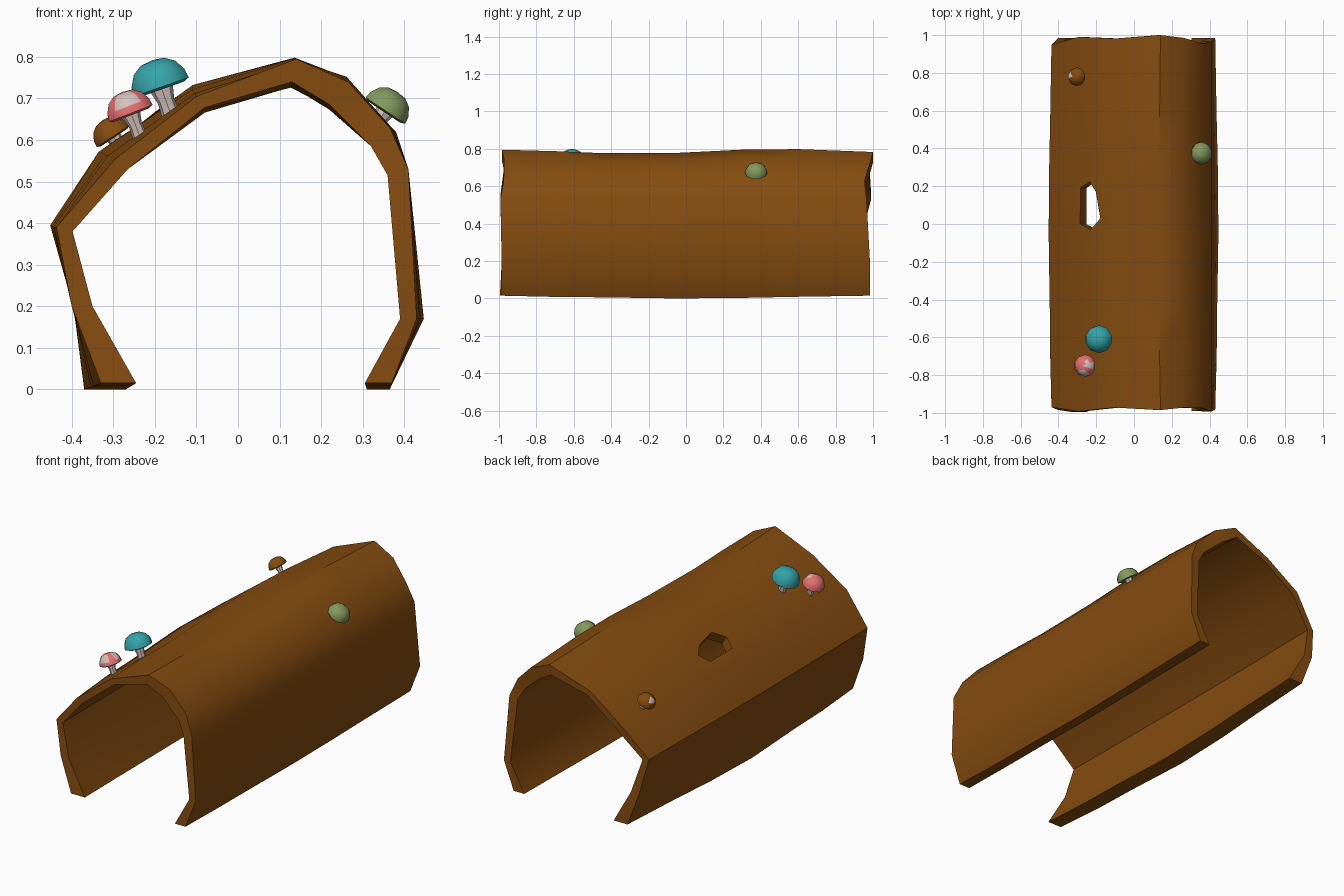
import bpy, bmesh, math
from mathutils import Vector

if "Cube" in bpy.data.objects:
    bpy.data.objects.remove(bpy.data.objects["Cube"])


def material(name, rgb):
    m = bpy.data.materials.new(name)
    m.diffuse_color = (*rgb, 1)
    m.use_nodes = True
    m.node_tree.nodes["Principled BSDF"].inputs["Base Color"].default_value = m.diffuse_color
    return m


BARK = material("bark brown", (0.235, 0.072, 0.005))
TEAL = material("teal cap", (0.035, 0.37, 0.39))
CORAL = material("coral cap", (0.78, 0.16, 0.16))
GREEN = material("moss green cap", (0.23, 0.32, 0.11))
PALE = material("pale stem", (0.66, 0.54, 0.51))


def make_object(name, bm, mats, angle=None):
    bmesh.ops.recalc_face_normals(bm, faces=bm.faces[:])
    me = bpy.data.meshes.new(name)
    bm.to_mesh(me)
    bm.free()
    for m in mats:
        me.materials.append(m)
    ob = bpy.data.objects.new(name, me)
    bpy.context.collection.objects.link(ob)
    if angle:
        smooth(ob, angle)
    return ob


def smooth(ob, angle):
    bpy.ops.object.select_all(action='DESELECT')
    ob.select_set(True)
    bpy.context.view_layer.objects.active = ob
    bpy.ops.object.shade_smooth_by_angle(angle=math.radians(angle))


# Log cross-sections (x, z) from left foot over the top to right foot
END_OUT = [(-.33, .015), (-.40, .20), (-.437, .39), (-.295, .555), (-.10, .705), (.14, .795),
           (.265, .74), (.365, .63), (.41, .53), (.43, .17), (.37, .015)]
END_IN = [(-.245, .015), (-.35, .20), (-.398, .38), (-.265, .53), (-.08, .678), (.13, .74),
          (.22, .685), (.32, .585), (.36, .515), (.39, .17), (.305, .015)]
MID_OUT = [(-.37, .0), (-.395, .20), (-.452, .395), (-.335, .572), (-.11, .722), (.13, .778),
           (.26, .738), (.38, .62), (.41, .53), (.447, .17), (.365, .0)]
MID_IN = [(-.27, .0), (-.35, .20), (-.405, .38), (-.285, .535), (-.09, .68), (.125, .73),
          (.225, .685), (.325, .585), (.365, .515), (.40, .17), (.31, .0)]
# ragged ends: y of each profile point
FRONT_Y = [-.995, -.985, -.97, -.992, -.972, -.985, -.972, -.975, -.992, -.985, -.99]
BACK_Y = [.985, .985, .95, .99, .982, 1.0, .985, .955, .965, .985, .985]
# stations: y (None = ragged end), blend to the middle section, ridge lift
STATIONS = [(FRONT_Y, 0, 0), (-.7, .45, 0), (-.45, .6, -.008), (-.05, 1, 0),
            (.3, .8, .014), (.6, .4, .01), (BACK_Y, 0, -.012)]

bm = bmesh.new()
rings = []
for y, w, lift in STATIONS:
    def section(end, mid):
        pts = []
        for i, (a, b) in enumerate(zip(end, mid)):
            x = a[0] + (b[0] - a[0]) * w
            z = a[1] + (b[1] - a[1]) * w + (lift if 4 <= i <= 6 else 0)
            pts.append(bm.verts.new((x, y[i] if isinstance(y, list) else y, z)))
        return pts
    rings.append(section(END_OUT, MID_OUT) + section(END_IN, MID_IN)[::-1])
n = len(rings[0])
for a, b in zip(rings, rings[1:]):
    for i in range(n):
        j = (i + 1) % n
        bm.faces.new((a[i], a[j], b[j], b[i]))
for ring in (rings[0], rings[-1]):
    for i in range(n // 2 - 1):
        bm.faces.new((ring[i], ring[i + 1], ring[n - 2 - i], ring[n - 1 - i]))
log = make_object("hollow_log", bm, [BARK])

# Knot hole: hexagonal cutter pushed through the wall along its normal
HOLE = [(-.285, .19), (-.235, .225), (-.20, .17), (-.178, .03), (-.23, -.03), (-.285, 0)]
normal = Vector((-.56, 0, .83))
bm = bmesh.new()
loops = []
for d in (-.15, .15):
    loops.append([bm.verts.new(Vector((x, y, .65 + (x + .22) * .67)) + normal * d) for x, y in HOLE])
bm.faces.new(loops[0])
bm.faces.new(loops[1])
for i in range(6):
    j = (i + 1) % 6
    bm.faces.new((loops[0][i], loops[0][j], loops[1][j], loops[1][i]))
cutter = make_object("hole_cutter", bm, [BARK])
cutter.hide_render = True
mod = log.modifiers.new("knot_hole", 'BOOLEAN')
mod.operation = 'DIFFERENCE'
mod.solver = 'EXACT'
mod.object = cutter
bpy.context.view_layer.objects.active = log
log.select_set(True)
bpy.ops.object.modifier_apply(modifier="knot_hole")
bpy.data.objects.remove(cutter)
smooth(log, 35)


def revolve(name, profile, mats, origin, axis, spots=(), segs=10):
    """Turn an (r, h) profile around an axis; faces near a spot direction get slot 1."""
    rot = Vector(axis).normalized().to_track_quat('Z', 'Y')
    bm = bmesh.new()
    rows = []
    for r, h in profile:
        cnt = segs if r > 0 else 1
        rows.append([bm.verts.new(Vector(origin) + rot @ Vector((
            r * math.cos(math.tau * k / segs), r * math.sin(math.tau * k / segs), h)))
            for k in range(cnt)])
    for a, b in zip(rows, rows[1:]):
        for k in range(segs):
            vs = []
            for v in (a[k % len(a)], a[(k + 1) % len(a)], b[(k + 1) % len(b)], b[k % len(b)]):
                if v not in vs:
                    vs.append(v)
            f = bm.faces.new(vs)
            d = (f.calc_center_median() - Vector(origin)).normalized()
            if any(d.dot(Vector(s).normalized()) > .93 for s in spots):
                f.material_index = 1
    return make_object(name, bm, mats, 40)


def mushroom(name, rim, axis, r, h, stem, mat, spots=()):
    cap = [(0, .1 * h), (.8 * r, 0), (r, .08 * h), (.96 * r, .38 * h), (.75 * r, .74 * h),
           (.42 * r, .95 * h), (0, h)]
    revolve(name + "_cap", cap, [mat, PALE], rim, axis, spots)
    s = .28 * r
    foot = [(0, -stem), (s * 1.1, -stem), (s, -stem * .4), (s * 1.35, 0), (s * 1.35, .2 * h), (0, .2 * h)]
    revolve(name + "_stem", foot, [PALE], rim, axis, segs=8)


# Mushrooms growing out of the bark
mushroom("teal_mushroom", (-.183, -.61, .722), (-.33, 0, .94), .074, .074, .075, TEAL)
mushroom("coral_mushroom", (-.256, -.75, .66), (-.36, 0, .93), .059, .06, .06, CORAL,
         [(-.2, -.75, .6), (.25, .1, .95)])
mushroom("brown_mushroom", (-.298, .78, .606), (-.55, 0, .83), .05, .05, .055, BARK,
         [(-.95, .1, .4)])
mushroom("green_mushroom", (.352, .375, .667), (.55, 0, .83), .06, .058, .06, GREEN)
